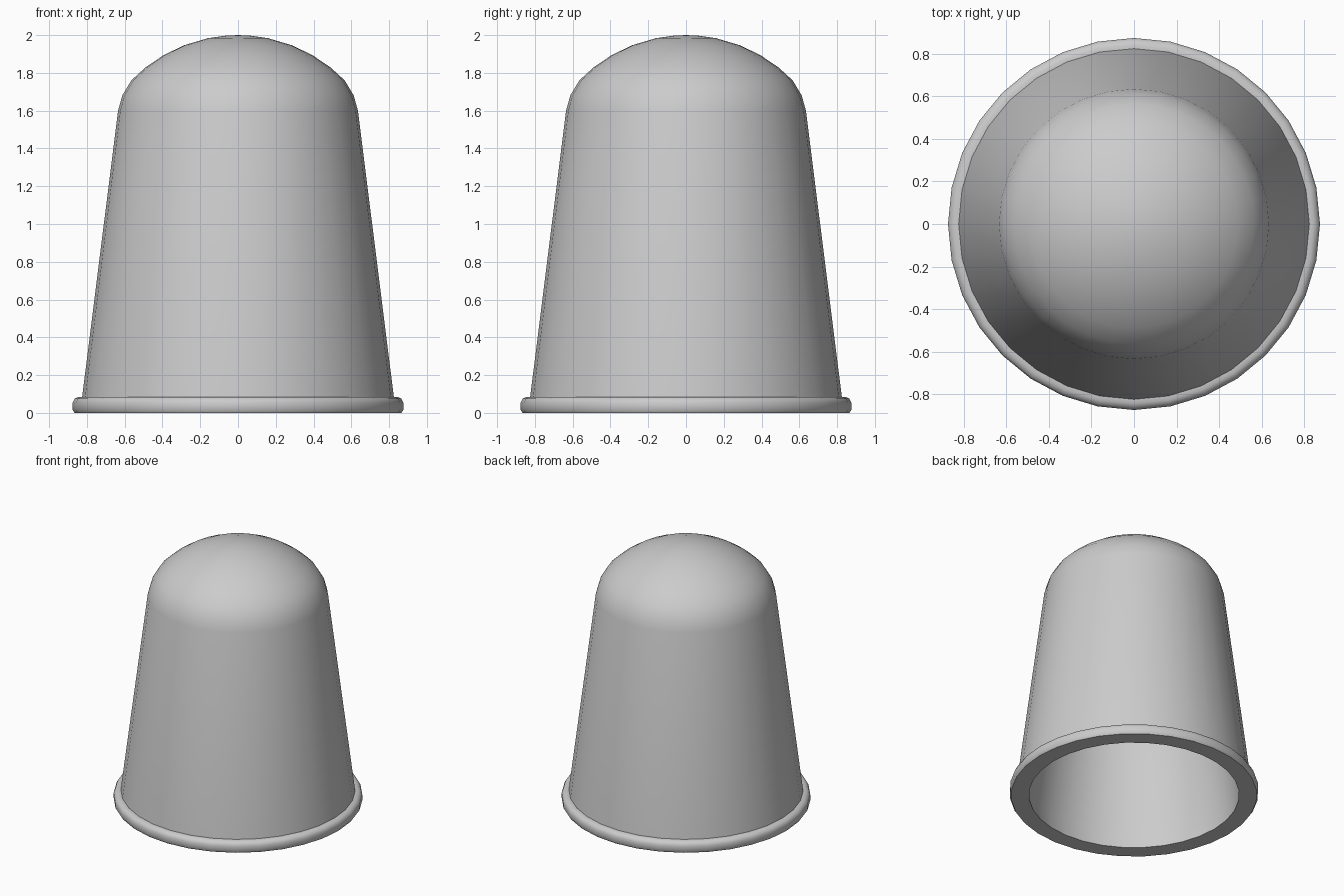
import bpy, bmesh, math

if "Cube" in bpy.data.objects:
    bpy.data.objects.remove(bpy.data.objects["Cube"])

SIDES = 32


def lathe(name, profile):
    """Revolve an (r, z) profile around z; points with r = 0 become poles."""
    bm = bmesh.new()
    rings = []
    for r, z in profile:
        if r == 0:
            rings.append([bm.verts.new((0, 0, z))] * SIDES)
        else:
            rings.append([bm.verts.new((r * math.cos(2 * math.pi * i / SIDES),
                                        r * math.sin(2 * math.pi * i / SIDES), z))
                          for i in range(SIDES)])
    for a, b in zip(rings, rings[1:]):
        for i in range(SIDES):
            j = (i + 1) % SIDES
            face = list(dict.fromkeys((a[i], a[j], b[j], b[i])))
            if len(face) > 2:  # no face between the outer and inner poles
                bm.faces.new(face)
    # Weld the closing seam of the profile
    bmesh.ops.remove_doubles(bm, verts=bm.verts, dist=0.0005)
    bmesh.ops.recalc_face_normals(bm, faces=bm.faces)
    mesh = bpy.data.meshes.new(name)
    bm.to_mesh(mesh)
    bm.free()
    obj = bpy.data.objects.new(name, mesh)
    bpy.context.collection.objects.link(obj)
    bpy.ops.object.select_all(action='DESELECT')
    obj.select_set(True)
    bpy.context.view_layer.objects.active = obj
    bpy.ops.object.shade_smooth_by_angle(angle=math.radians(40))
    return obj


# Rounded dome points: relative radius, relative height
dome = [(1.0, 0.0), (0.965, 0.2), (0.89, 0.4), (0.77, 0.575), (0.62, 0.735),
        (0.45, 0.865), (0.25, 0.96), (0.1, 0.993), (0, 1.0)]
outer_dome = [(0.635 * r, 1.6 + 0.4 * h) for r, h in dome]
inner_dome = [(0.555 * r, 1.57 + 0.35 * h) for r, h in reversed(dome)]

# Rolled rim at the mouth, then tapered wall, dome, and the hollow inside
rim = [(0.745, 0.1), (0.74, 0.0), (0.865, 0.0), (0.875, 0.015),
       (0.875, 0.055), (0.865, 0.075), (0.845, 0.085), (0.825, 0.085)]
lathe("domed_cup", rim + outer_dome + inner_dome + [(0.745, 0.1)])
